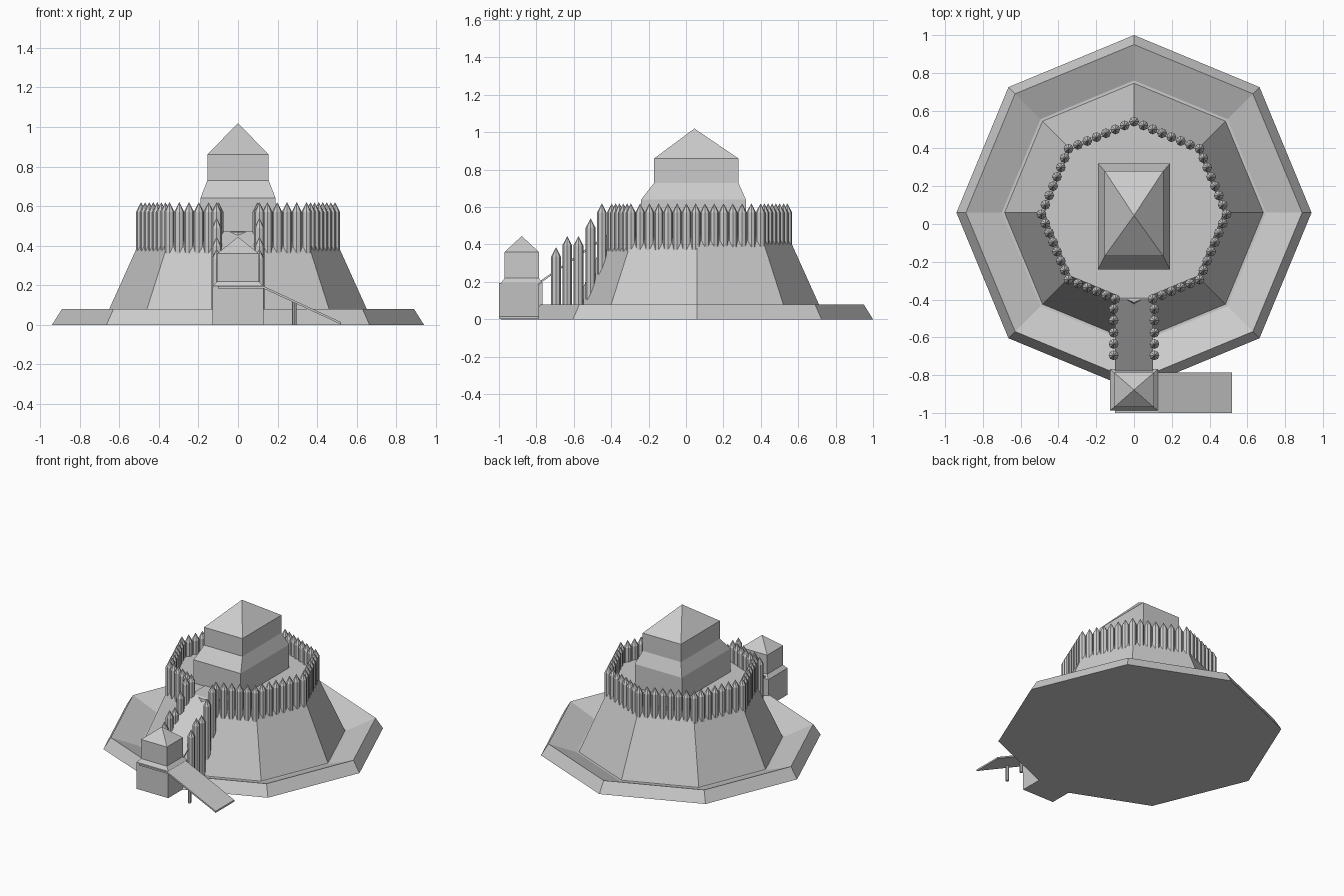
import bpy, bmesh, math
from mathutils import Vector

if "Cube" in bpy.data.objects:
    bpy.data.objects.remove(bpy.data.objects["Cube"])

CY = 0.06  # centre of the earthworks in y


def make(name, verts, faces):
    bm = bmesh.new()
    vs = [bm.verts.new(v) for v in verts]
    for f in faces:
        bm.faces.new([vs[i] for i in f])
    bmesh.ops.recalc_face_normals(bm, faces=bm.faces)
    me = bpy.data.meshes.new(name)
    bm.to_mesh(me)
    bm.free()
    ob = bpy.data.objects.new(name, me)
    bpy.context.collection.objects.link(ob)
    return ob


def loft(rings, apex=None):
    """Vertices and faces of a closed solid made of stacked rings."""
    n = len(rings[0])
    verts = [v for r in rings for v in r]
    faces = [list(range(n))]
    for k in range(len(rings) - 1):
        for i in range(n):
            j = (i + 1) % n
            faces.append([k*n + i, k*n + j, k*n + n + j, k*n + n + i])
    last = (len(rings) - 1) * n
    if apex:
        verts.append(apex)
        faces += [[last + i, last + (i + 1) % n, len(verts) - 1] for i in range(n)]
    else:
        faces.append([last + i for i in range(n)])
    return verts, faces


def circle(x, y, r, z, n=8):
    return [(x + r*math.cos(2*math.pi*i/n), y + r*math.sin(2*math.pi*i/n), z) for i in range(n)]


def rect(hx, y0, y1, z):
    return [(-hx, y0, z), (hx, y0, z), (hx, y1, z), (-hx, y1, z)]


def strip(name, axis, path, a, b, t):
    """Thin deck following a path, spanning a..b across."""
    outline = list(path) + [(p, z - t) for p, z in reversed(path)]
    put = (lambda p, c, z: (p, c, z)) if axis == 'x' else (lambda p, c, z: (c, p, z))
    make(name, *loft([[put(p, c, z) for p, z in outline] for c in (a, b)]))


# earth bank, ditch and mound
profile = [(.94, 0), (.89, .08), (.70, .004), (.685, .004), (.475, .47)]
make("earth_mound", *loft([circle(0, CY, r, z) for r, z in profile]))

# keep with jettied sides and pyramid roof
make("keep", *loft([rect(.19, -.24, .32, .46), rect(.19, -.24, .32, .64),
                    rect(.155, -.17, .28, .73), rect(.155, -.17, .28, .86)], (0, .045, 1.02)))

# gate tower
make("gate_tower", *loft([rect(.128, -.988, -.768, 0), rect(.128, -.988, -.768, .195),
                          rect(.105, -.97, -.787, .22), rect(.105, -.97, -.787, .36)], (0, -.878, .445)))

# walkway up the mound and entrance ramp
strip("walkway", 'y', [(-.78, .205), (-.39, .475), (-.23, .475)], -.1, .1, .012)
strip("entrance_ramp", 'x', [(-.1, .195), (.13, .195), (.52, .014)], -1.0, -.785, .012)
for i, y in enumerate((-.965, -.82)):
    make(f"ramp_post_{i}", *loft([circle(.285, y, .011, z) for z in (0, .115)]))

# palisade stakes: (x, y, bottom, top)
stakes = []
corners = [Vector((.49*math.sin(a), CY + .49*math.cos(a))) for a in (i*math.pi/4 for i in range(5))]
for k in range(4):
    for i in range(7 if k < 3 else 6):
        p = corners[k].lerp(corners[k + 1], i / 7)
        stakes.append((p.x, p.y - .008, .3, .62))
for y, top in ((-.45, .62), (-.51, .54), (-.575, .445), (-.635, .445), (-.695, .385)):
    stakes.append((.108, y, 0, top))

allv, allf = [], []
for x, y, z0, z1 in stakes:
    for s in ((1, -1) if x > .001 else (1,)):
        v, f = loft([circle(s*x, y, .026, z0), circle(s*x, y, .026, z1 - .05)], (s*x, y, z1))
        allf += [[i + len(allv) for i in q] for q in f]
        allv += v
make("palisade", allv, allf)
